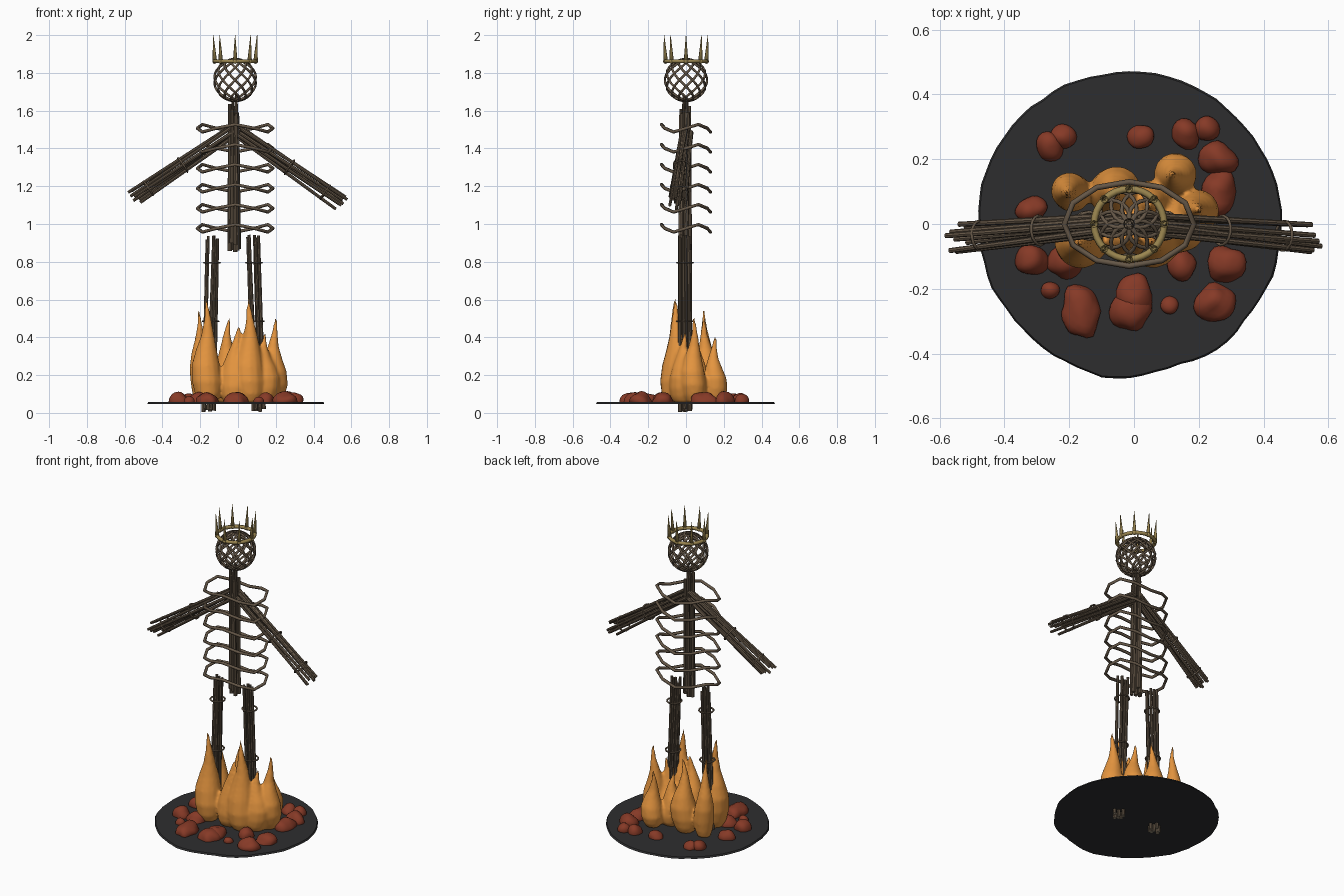
import bpy, bmesh, math, random
from mathutils import Vector, Matrix, noise

random.seed(4)
if "Cube" in bpy.data.objects:
    bpy.data.objects.remove(bpy.data.objects["Cube"])

CX = -0.015  # the figure's own axis


def material(name, rgb):
    m = bpy.data.materials.new(name)
    m.use_nodes = True
    m.diffuse_color = (*rgb, 1)
    m.node_tree.nodes["Principled BSDF"].inputs["Base Color"].default_value = (*rgb, 1)
    return m


WOOD = material("brown wood", (0.13, 0.095, 0.063))
CUT = material("pale cut wood", (0.45, 0.38, 0.27))
GOLD = material("dull gold", (0.33, 0.24, 0.08))
FLAME = material("flame orange", (0.78, 0.3, 0.05))
EMBER = material("ember red", (0.24, 0.042, 0.02))
ASH = material("charcoal", (0.027, 0.027, 0.028))


def finish(name, bm, *mats, smooth=True):
    me = bpy.data.meshes.new(name)
    bm.normal_update()
    bm.to_mesh(me)
    bm.free()
    for m in mats:
        me.materials.append(m)
    ob = bpy.data.objects.new(name, me)
    bpy.context.collection.objects.link(ob)
    if smooth:
        me.shade_smooth()
    return ob


def wires(name, paths, thickness, mat, cyclic=False):
    cu = bpy.data.curves.new(name, "CURVE")
    cu.dimensions = "3D"
    cu.bevel_depth = thickness
    cu.bevel_resolution = 1
    cu.use_fill_caps = True
    cu.materials.append(mat)
    for path in paths:
        sp = cu.splines.new("POLY")
        sp.points.add(len(path) - 1)
        for p, co in zip(sp.points, path):
            p.co = (*co, 1)
        sp.use_cyclic_u = cyclic
    ob = bpy.data.objects.new(name, cu)
    bpy.context.collection.objects.link(ob)


def stick(bm, a, b, r1, r2):
    d = b - a
    mat = Matrix.Translation((a + b) / 2) @ d.to_track_quat("Z", "Y").to_matrix().to_4x4()
    return bmesh.ops.create_cone(bm, cap_ends=True, segments=8, radius1=r1, radius2=r2,
                                 depth=d.length, matrix=mat)["verts"]


def bundle(name, a, b, count, spread_a, spread_b, r, jitter=0.02, pale_ends=False):
    """Loose sticks gathered along the line from a to b."""
    a, b = Vector(a), Vector(b)
    axis = (b - a).normalized()
    u = axis.orthogonal().normalized()
    v = axis.cross(u)
    bm = bmesh.new()
    for i in range(count):
        t = math.tau * i / count + random.uniform(-0.3, 0.3)
        t2 = t + random.uniform(-0.6, 0.6)
        k = 0.25 if i == 0 else 1
        p = a + (u * math.cos(t) + v * math.sin(t)) * spread_a * k
        q = b + (u * math.cos(t2) + v * math.sin(t2)) * spread_b * k
        p += axis * random.uniform(0, jitter)
        q -= axis * random.uniform(0, jitter * 1.5)
        stick(bm, p, q, r, r * 0.75)
    if pale_ends:
        for f in bm.faces:
            f.material_index = int(len(f.verts) > 4 and f.calc_center_median().z < 0.1)
    return finish(name, bm, WOOD, CUT, smooth=False)


def circle(center, axis, radius, count=16):
    axis = Vector(axis).normalized()
    u = axis.orthogonal().normalized()
    v = axis.cross(u)
    return [Vector(center) + (u * math.cos(t) + v * math.sin(t)) * radius
            for t in (math.tau * i / count for i in range(count))]


# Charred ground disc with an uneven rim
bm = bmesh.new()
bmesh.ops.create_cone(bm, cap_ends=True, segments=72, radius1=0.47, radius2=0.465, depth=0.01,
                      matrix=Matrix.Translation((CX, 0, 0.052)))
for vert in bm.verts:
    flat = Vector((vert.co.x, vert.co.y, 0))
    s = 1 + 0.03 * noise.noise(flat * 5) + 0.012 * noise.noise(flat * 16)
    vert.co.x *= s
    vert.co.y *= s
finish("ground_disc", bm, ASH, smooth=False)

# Glowing embers: flattened lumps (x, y, half width, half depth)
lumps = [(-.26, .24, .045, .045), (-.22, .27, .04, .04), (.02, .27, .04, .04), (.16, .28, .045, .048),
         (.22, .295, .04, .038), (.26, .2, .058, .055), (.265, .1, .055, .075), (-.315, .045, .05, .038),
         (-.315, -.11, .05, .045), (-.21, -.115, .055, .055), (-.26, -.205, .028, .028),
         (-.165, -.27, .06, .085), (0, -.22, .055, .065), (-.01, -.27, .062, .062),
         (.11, -.25, .028, .028), (.15, -.13, .046, .046), (.285, -.125, .058, .06),
         (.25, -.24, .062, .06)]
bm = bmesh.new()
for x, y, rx, ry in lumps:
    height = min(0.05, rx)
    m = Matrix.Translation((x, y, 0.06)) @ Matrix.Diagonal((rx, ry, height, 1))
    for vert in bmesh.ops.create_icosphere(bm, subdivisions=3, radius=1, matrix=m)["verts"]:
        vert.co += (vert.co - Vector((x, y, 0.06))) * 0.25 * noise.noise(vert.co * 18)
        vert.co.z = max(vert.co.z, 0.05)
finish("embers", bm, EMBER)

# Flames: teardrop lathes fused into one soft mass (x, y, radius, tip height, lean)
flames = [(-.165, -.055, .08, .61, 0), (-.195, .1, .06, .57, -.02), (-.06, .1, .08, .51, .01),
          (.06, -.05, .085, .61, 0), (-.02, -.04, .085, .47, .02), (.19, .04, .068, .52, .005),
          (.13, .15, .065, .42, -.01), (.14, -.01, .085, .43, 0), (.05, .06, .08, .38, 0)]
profile = [(0, .6), (.08, .85), (.2, 1), (.35, .95), (.5, .7), (.63, .45), (.78, .25), (.92, .13), (1, .03)]
bm = bmesh.new()
for x, y, r, top, lean in flames:
    rings = []
    for f, w in profile:
        z = 0.055 + f * (top - 0.055)
        sway = Vector((lean * f * f + 0.006 * math.sin(f * 9 + x * 30), 0.006 * math.sin(f * 8 + y * 40), 0))
        rings.append([bm.verts.new(p + sway) for p in circle((x, y, z), (0, 0, 1), r * w, 14)])
    bm.faces.new(rings[0][::-1])
    bm.faces.new(rings[-1])
    for lo, hi in zip(rings, rings[1:]):
        for i in range(14):
            j = (i + 1) % 14
            bm.faces.new((lo[i], lo[j], hi[j], hi[i]))
bmesh.ops.recalc_face_normals(bm, faces=bm.faces)
fire = finish("flames", bm, FLAME)
mod = fire.modifiers.new("fuse", "REMESH")
mod.mode = "VOXEL"
mod.voxel_size = 0.009
mod.use_smooth_shade = True
mod = fire.modifiers.new("soften", "SMOOTH")
mod.factor = 0.5
mod.iterations = 5

# Legs and arms: stick bundles held by thin hoops
hoops = []
for side, x_top, x_foot in (("right", -.135, -.155), ("left", .08, .11)):
    bundle(side + "_leg", (x_foot, -.005, 0), (x_top, -.005, .945), 7, .028, .03, .0105, pale_ends=True)
    for z in (.485, .795):
        x = x_foot + (x_top - x_foot) * z / .945
        hoops.append(circle((x, -.005, z), (0, 0, 1), .042))
for side, hand in (("right", (-.57, -.045, 1.125)), ("left", (.56, -.045, 1.1))):
    shoulder = Vector((CX, .005, 1.5))
    bundle(side + "_arm", shoulder, hand, 8, .026, .042, .0105, jitter=.03)
    for t in (.5, .83):
        hoops.append(circle(shoulder.lerp(Vector(hand), t), Vector(hand) - shoulder, .045))
wires("limb_hoops", hoops, .005, WOOD, cyclic=True)

# Spine and neck
bundle("spine", (-.02, -.005, .85), (-.02, -.005, 1.64), 8, .025, .024, .012, jitter=.05)
bundle("neck", (CX, 0, 1.45), (CX, 0, 1.69), 4, .02, .014, .008)

# Ribs: wavy twelve-sided hoops
ribs = []
for k in range(6):
    angles = [math.tau * i / 12 for i in range(12)]
    ribs.append([(CX + .2 * math.cos(t), .13 * math.sin(t), .977 + .106 * k + .02 * math.sin(3 * t))
                 for t in angles])
wires("ribs", ribs, .009, WOOD, cyclic=True)

# Head: two opposing sets of spirals woven over a ball
strands = []
for turn in (1, -1):
    for k in range(10):
        path = []
        for i in range(19):
            polar = math.radians(8 + 164 * i / 18)
            a = math.tau * k / 10 + turn * polar
            path.append((CX + .112 * math.sin(polar) * math.cos(a),
                         .112 * math.sin(polar) * math.sin(a), 1.762 + .112 * math.cos(polar)))
        strands.append(path)
wires("woven_head", strands, .0065, WOOD)

# Crown: band with eight beads and spikes
wires("crown_band", [circle((CX, 0, 1.862), (0, 0, 1), .108, 32)], .011, GOLD, cyclic=True)
bm = bmesh.new()
for k in range(8):
    a = math.tau * k / 8
    out = Vector((math.cos(a), math.sin(a), 0))
    base = Vector((CX, 0, 1.862)) + out * .108
    stick(bm, base, base + out * .008 + Vector((0, 0, .138)), .012, .001)
    bmesh.ops.create_icosphere(bm, subdivisions=2, radius=.014, matrix=Matrix.Translation(base))
finish("crown_spikes", bm, GOLD)
